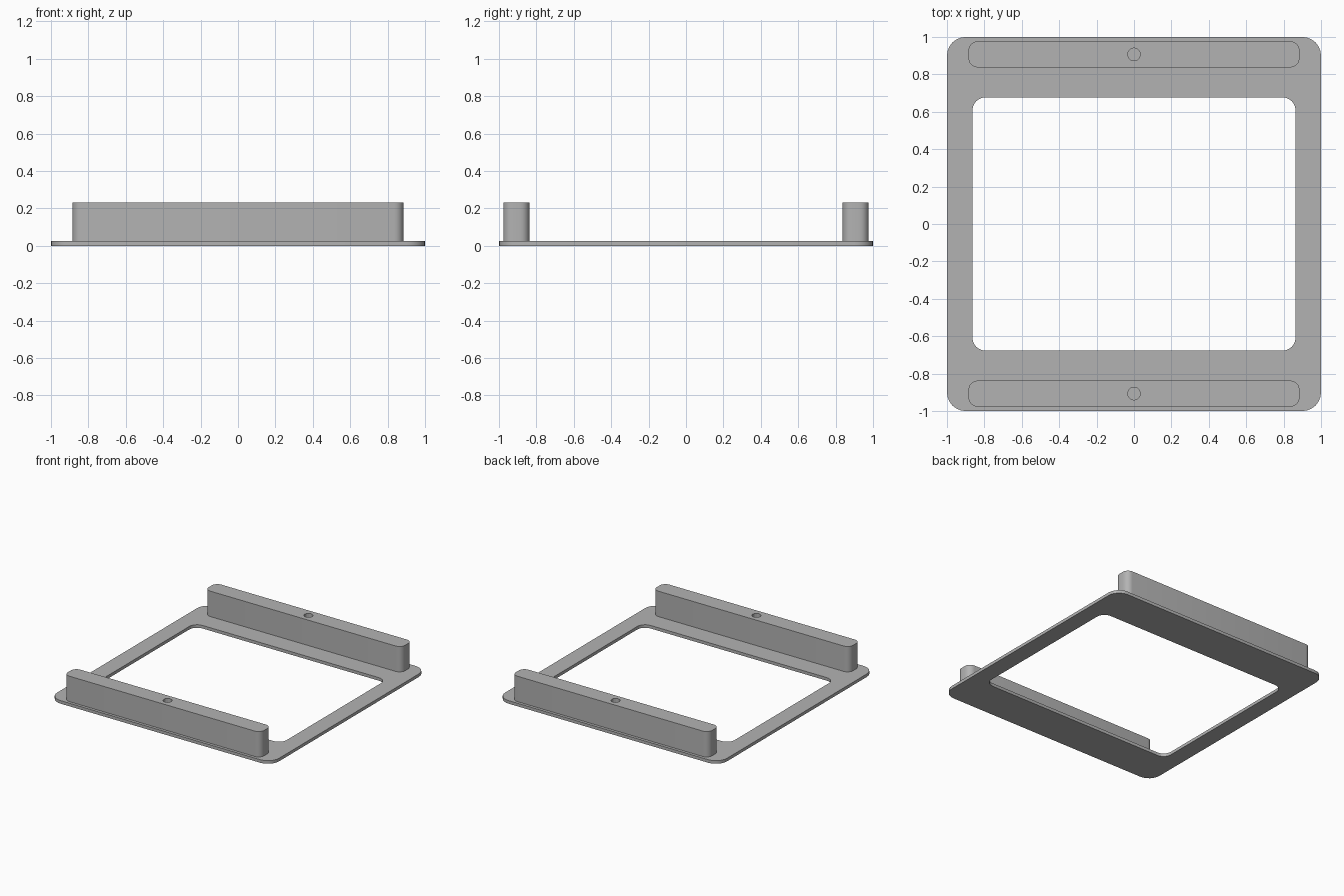
import bpy, bmesh
from math import sin, cos, pi

cube = bpy.data.objects.get("Cube")
if cube:
    bpy.data.objects.remove(cube, do_unlink=True)

grey = bpy.data.materials.new("plain grey")
grey.use_nodes = True
colour = (0.45, 0.45, 0.45, 1)
grey.diffuse_color = colour
grey.node_tree.nodes["Principled BSDF"].inputs["Base Color"].default_value = colour


def rounded_rect(hx, hy, r, cy=0, steps=6):
    """Counter-clockwise outline of a rectangle with round corners."""
    pts = []
    for i, (sx, sy) in enumerate([(1, 1), (-1, 1), (-1, -1), (1, -1)]):
        for k in range(steps + 1):
            a = (i + k / steps) * pi / 2
            pts.append((sx * (hx - r) + r * cos(a), cy + sy * (hy - r) + r * sin(a)))
    return pts


def circle(r, cy, sides=12):
    return [(r * cos(2 * pi * i / sides), cy + r * sin(2 * pi * i / sides)) for i in range(sides)]


def ring(bm, pts, z):
    verts = [bm.verts.new((x, y, z)) for x, y in pts]
    edges = [bm.edges.new((v, verts[i - 1])) for i, v in enumerate(verts)]
    return verts, edges


def walls(bm, low, high):
    for i in range(len(low)):
        bm.faces.new((low[i - 1], low[i], high[i], high[i - 1]))


def solid(name, outer, inner, z0, z1, floor=None):
    """Upright prism with a through opening, or a blind hole down to floor."""
    bm = bmesh.new()
    low, low_e = ring(bm, outer, z0)
    high, high_e = ring(bm, outer, z1)
    in_low, in_low_e = ring(bm, inner, z0 if floor is None else floor)
    in_high, in_high_e = ring(bm, inner, z1)
    walls(bm, low, high)
    walls(bm, in_high, in_low)
    bmesh.ops.triangle_fill(bm, edges=high_e + in_high_e, use_beauty=True, normal=(0, 0, 1))
    if floor is None:
        bmesh.ops.triangle_fill(bm, edges=low_e + in_low_e, use_beauty=True, normal=(0, 0, -1))
    else:
        bm.faces.new(low[::-1])
        bm.faces.new(in_low)
    bmesh.ops.recalc_face_normals(bm, faces=bm.faces)
    mesh = bpy.data.meshes.new(name)
    bm.to_mesh(mesh)
    bm.free()
    mesh.materials.append(grey)
    obj = bpy.data.objects.new(name, mesh)
    bpy.context.collection.objects.link(obj)
    bpy.ops.object.select_all(action="DESELECT")
    obj.select_set(True)
    bpy.context.view_layer.objects.active = obj
    bpy.ops.object.shade_smooth_by_angle(angle=pi / 6)
    return obj


# Thin base plate with a large window
PLATE_TOP = 0.025
solid("base_frame", rounded_rect(1, 1, 0.1), rounded_rect(0.864, 0.677, 0.07), 0, PLATE_TOP)

# Two upright bars, each with a blind screw hole in its top
for name, side in (("front_bar", -1), ("back_bar", 1)):
    y = side * 0.907
    solid(name, rounded_rect(0.885, 0.07, 0.05, y), circle(0.034, y), PLATE_TOP, 0.232, 0.1)
